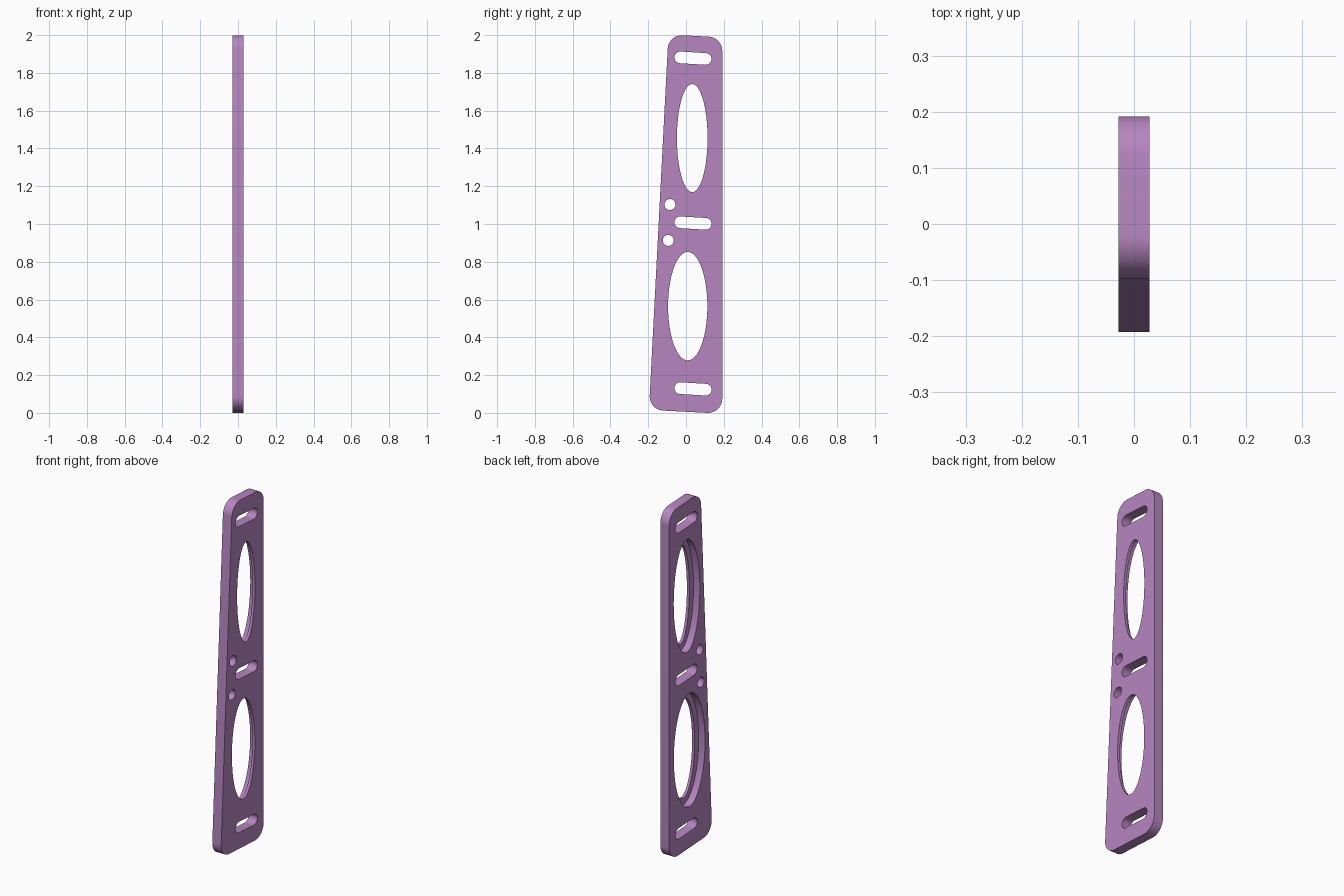
import bpy, bmesh, math
from mathutils import Vector

if "Cube" in bpy.data.objects:
    bpy.data.objects.remove(bpy.data.objects["Cube"])

HALF = 0.028          # half of the plate thickness
LIP = 0.016           # thickness of the lip left around each oval

purple = bpy.data.materials.new("soft purple")
purple.diffuse_color = (0.47, 0.24, 0.53, 1)
purple.use_nodes = True
purple.node_tree.nodes["Principled BSDF"].inputs["Base Color"].default_value = purple.diffuse_color


def prism(name, outline, x0, x1):
    """Extrude a (y, z) outline along x."""
    bm = bmesh.new()
    face = bm.faces.new([bm.verts.new((x0, y, z)) for y, z in outline])
    ext = bmesh.ops.extrude_face_region(bm, geom=[face])
    verts = [v for v in ext["geom"] if isinstance(v, bmesh.types.BMVert)]
    bmesh.ops.translate(bm, verts=verts, vec=(x1 - x0, 0, 0))
    bmesh.ops.recalc_face_normals(bm, faces=bm.faces)
    mesh = bpy.data.meshes.new(name)
    bm.to_mesh(mesh)
    bm.free()
    mesh.materials.append(purple)
    obj = bpy.data.objects.new(name, mesh)
    bpy.context.collection.objects.link(obj)
    return obj


def oval(cy, cz, ry, rz, n=64):
    return [(cy + ry * math.cos(2 * math.pi * i / n),
             cz + rz * math.sin(2 * math.pi * i / n)) for i in range(n)]


def slot(a, b, r, n=16):
    """Round-ended slot between two centres."""
    ang = math.atan2(b[1] - a[1], b[0] - a[0])
    pts = []
    for c, start in ((b, ang - math.pi / 2), (a, ang + math.pi / 2)):
        for i in range(n + 1):
            t = start + math.pi * i / n
            pts.append((c[0] + r * math.cos(t), c[1] + r * math.sin(t)))
    return pts


def rounded(corners, r, n=12):
    """Round every corner of a counter-clockwise outline."""
    pts = []
    for i, c in enumerate(corners):
        p = Vector(c)
        u = (Vector(corners[i - 1]) - p).normalized()
        v = (Vector(corners[(i + 1) % len(corners)]) - p).normalized()
        half = u.angle(v) / 2
        centre = p + (u + v).normalized() * (r / math.sin(half))
        s = p + u * (r / math.tan(half)) - centre
        e = p + v * (r / math.tan(half)) - centre
        a0 = math.atan2(s.y, s.x)
        sweep = (math.atan2(e.y, e.x) - a0) % (2 * math.pi)
        for k in range(n + 1):
            t = a0 + sweep * k / n
            pts.append((centre.x + r * math.cos(t), centre.y + r * math.sin(t)))
    return pts


# Tapered plate with rounded corners
plate = prism("side_plate", rounded(
    [(-0.196, 0.016), (0.192, -0.004), (0.192, 1.988), (-0.093, 2.003)], 0.075),
    -HALF, HALF)

cutters = []


def cut(name, outline, x0=-0.1, x1=0.1):
    cutters.append(prism(name, outline, x0, x1))


# Large ovals, recessed from the left face
for name, cy, cz, ry, rz in (("upper", 0.033, 1.455, 0.081, 0.286),
                             ("lower", 0.009, 0.565, 0.104, 0.287)):
    cut(name + "_oval_cutter", oval(cy, cz, ry, rz))
    cut(name + "_recess_cutter", oval(cy, cz, ry + 0.037, rz + 0.037),
        -0.1, HALF - LIP)

# Three tilted slots
for i, z in enumerate((0.127, 1.005, 1.878)):
    cut(f"slot_cutter_{i}", slot((-0.030, z + 0.004), (0.104, z - 0.004), 0.031))

# Two small round holes
for i, (y, z) in enumerate(((-0.085, 1.103), (-0.094, 0.913))):
    cut(f"round_hole_cutter_{i}", oval(y, z, 0.029, 0.029, 32))

for c in cutters:
    mod = plate.modifiers.new(c.name, "BOOLEAN")
    mod.operation = "DIFFERENCE"
    mod.solver = "EXACT"
    mod.object = c

# Bake the cuts, then remove the cutters
bpy.context.view_layer.objects.active = plate
plate.select_set(True)
for mod in list(plate.modifiers):
    bpy.ops.object.modifier_apply(modifier=mod.name)
for c in cutters:
    bpy.data.objects.remove(c)
bpy.ops.object.shade_smooth_by_angle(angle=math.radians(30))
